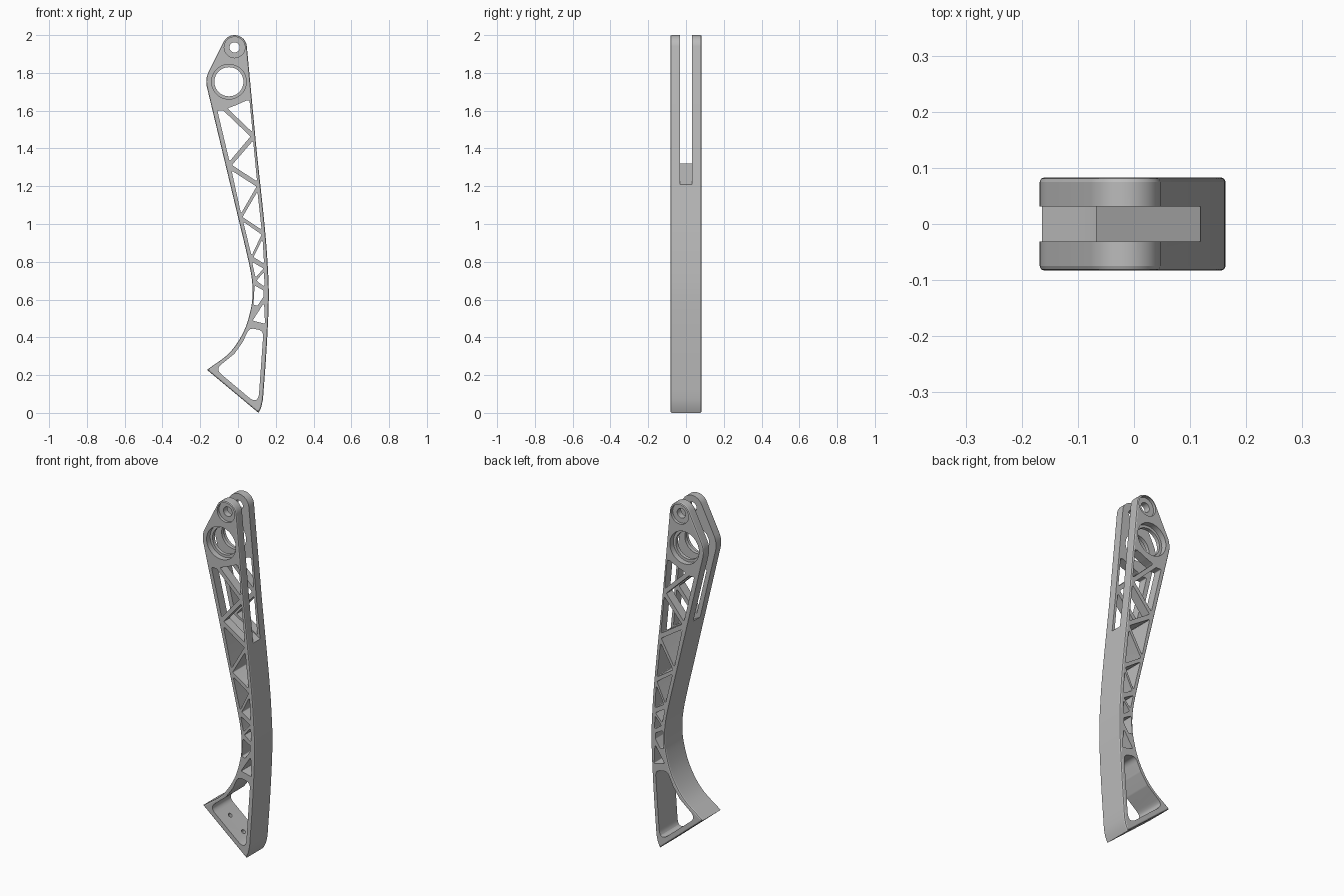
import bpy
import bmesh
from math import sin, cos, tan, radians, pi
from mathutils import Vector, Matrix

cube = bpy.data.objects.get("Cube")
if cube:
    bpy.data.objects.remove(cube)

HALF = 0.083        # half thickness of the lever
SLOT = 0.031        # half width of the fork slot
PIVOT = (-0.018, 1.935)
BEARING = (-0.048, 1.753)


def arc(centre, r, a0, a1, steps):
    angles = [radians(a0 + (a1 - a0) * i / steps) for i in range(steps + 1)]
    return [(centre[0] + r * cos(a), centre[1] + r * sin(a)) for a in angles]


def circle(centre, r):
    return arc(centre, r, 0, 360, 48)[:-1]


def smooth_path(points, steps=5):
    """Curve passing through all the points."""
    p = [Vector(q) for q in points]
    p = [2 * p[0] - p[1]] + p + [2 * p[-1] - p[-2]]
    out = []
    for a, b, c, d in zip(p, p[1:], p[2:], p[3:]):
        for i in range(steps):
            t = i / steps
            out.append(0.5 * (2 * b + (c - a) * t + (2 * a - 5 * b + 4 * c - d) * t * t
                              + (3 * b - a - 3 * c + d) * t ** 3))
    return out + [p[-2]]


def rounded(points, r, steps=8):
    """Polygon with filleted corners."""
    p = [Vector(q) for q in points]
    out = []
    for i, v in enumerate(p):
        e0, e1 = p[i - 1] - v, p[(i + 1) % len(p)] - v
        reach = min(r / tan(e0.angle(e1) / 2), 0.45 * e0.length, 0.45 * e1.length)
        a, b = v + e0.normalized() * reach, v + e1.normalized() * reach
        for k in range(steps + 1):
            t = k / steps
            out.append(a * (1 - t) ** 2 + v * 2 * t * (1 - t) + b * t * t)
    return out


def prism(bm, points, y0, y1):
    """Extrude an x-z polygon from y0 to y1."""
    front = [bm.verts.new((x, y0, z)) for x, z in points]
    back = [bm.verts.new((x, y1, z)) for x, z in points]
    n = len(front)
    faces = [bm.faces.new(front), bm.faces.new(back[::-1])]
    for i in range(n):
        j = (i + 1) % n
        faces.append(bm.faces.new((front[j], front[i], back[i], back[j])))
    bmesh.ops.recalc_face_normals(bm, faces=faces)
    return faces


def make_object(name, bm):
    mesh = bpy.data.meshes.new(name)
    bm.to_mesh(mesh)
    bm.free()
    obj = bpy.data.objects.new(name, mesh)
    bpy.context.collection.objects.link(obj)
    return obj


# Lever body: rounded head, swept handle, angled foot
heel_side = [(-0.003, 1.05), (0.045, 0.85), (0.07, 0.73), (0.077, 0.64), (0.068, 0.55),
             (0.03, 0.43), (-0.045, 0.318), (-0.164, 0.228)]
toe_side = [(0.132, 0.07), (0.151, 0.334), (0.163, 0.6), (0.157, 0.785),
            (0.14, 1.0), (0.098, 1.395)]
outline = (arc(PIVOT, 0.065, 4.5, 155, 16) + arc(BEARING, 0.12, 155, 193, 6)
           + smooth_path(heel_side) + [(0.109, 0), (0.123, 0.03)] + smooth_path(toe_side))
bm = bmesh.new()
caps = prism(bm, outline, -HALF, HALF)[:2]
rim = [e for f in caps for e in f.edges]
bmesh.ops.bevel(bm, geom=rim, offset=0.008, segments=2, profile=0.5, affect='EDGES')
body = make_object("lever_body", bm)

# Truss windows, foot window and the two bores
windows = [
    [(-0.109, 1.6), (-0.077, 1.6), (0.066, 1.463), (-0.045, 1.331)],
    [(-0.056, 1.612), (-0.013, 1.628), (0.045, 1.654), (0.061, 1.654), (0.077, 1.485)],
    [(0.08, 1.442), (0.101, 1.225), (-0.032, 1.312)],
    [(-0.034, 1.283), (0.098, 1.198), (0.016, 1.055)],
    [(0.103, 1.172), (0.125, 0.97), (0.024, 1.037)],
    [(0.027, 1.013), (0.125, 0.944), (0.072, 0.832)],
    [(0.13, 0.923), (0.138, 0.79), (0.082, 0.825)],
    [(0.074, 0.8), (0.135, 0.764), (0.093, 0.716)],
    [(0.138, 0.748), (0.14, 0.668), (0.098, 0.7)],
    [(0.088, 0.675), (0.135, 0.648), (0.135, 0.615), (0.103, 0.567), (0.082, 0.573)],
    [(0.138, 0.583), (0.143, 0.472), (0.077, 0.488)],
]
foot_window = [(0.135, 0.435), (0.107, 0.04), (-0.12, 0.231), (-0.019, 0.313),
               (0.025, 0.375), (0.06, 0.45)]
bm = bmesh.new()
for shape in windows:
    prism(bm, rounded(shape, 0.006), -0.2, 0.2)
for shape in (rounded(foot_window, 0.035), circle(BEARING, 0.077), circle(PIVOT, 0.027)):
    prism(bm, shape, -0.2, 0.2)
cutters = [make_object("window_cutter", bm)]

# Fork slot with sloping floor, and bolt holes through the foot plate
bm = bmesh.new()
prism(bm, [(-0.3, 1.46), (0.3, 1.099), (0.3, 2.2), (-0.3, 2.2)], -SLOT, SLOT)
heel, toe = Vector((-0.164, 0, 0.228)), Vector((0.109, 0, 0))
normal = Vector((heel.z, 0, toe.x - heel.x)).normalized()
for t in (0.35, 0.66):
    place = Matrix.Translation(heel.lerp(toe, t)) @ normal.to_track_quat('Z', 'Y').to_matrix().to_4x4()
    bmesh.ops.create_cone(bm, cap_ends=True, segments=24, radius1=0.012, radius2=0.012,
                          depth=0.12, matrix=place)
cutters.append(make_object("slot_cutter", bm))

# Bearing seats on both outer faces
bm = bmesh.new()
for side in (-1, 1):
    for centre, radius, depth in ((BEARING, 0.092, 0.032), (PIVOT, 0.055, 0.016)):
        ends = sorted((side * (HALF - depth), side * 0.2))
        prism(bm, circle(centre, radius), *ends)
cutters.append(make_object("seat_cutter", bm))

# Apply the cuts
bpy.ops.object.select_all(action='DESELECT')
bpy.context.view_layer.objects.active = body
body.select_set(True)
for cutter in cutters:
    cutter.hide_render = True
    mod = body.modifiers.new(cutter.name, 'BOOLEAN')
    mod.operation = 'DIFFERENCE'
    mod.solver = 'EXACT'
    mod.object = cutter
    bpy.ops.object.modifier_apply(modifier=mod.name)
    bpy.data.objects.remove(cutter)

# Plain metal grey
grey = bpy.data.materials.new("metal_grey")
grey.use_nodes = True
colour = (0.5, 0.5, 0.5, 1)
grey.diffuse_color = colour
grey.node_tree.nodes["Principled BSDF"].inputs["Base Color"].default_value = colour
body.data.materials.clear()
body.data.materials.append(grey)
for face in body.data.polygons:
    face.material_index = 0
bpy.ops.object.shade_smooth_by_angle(angle=radians(20))
